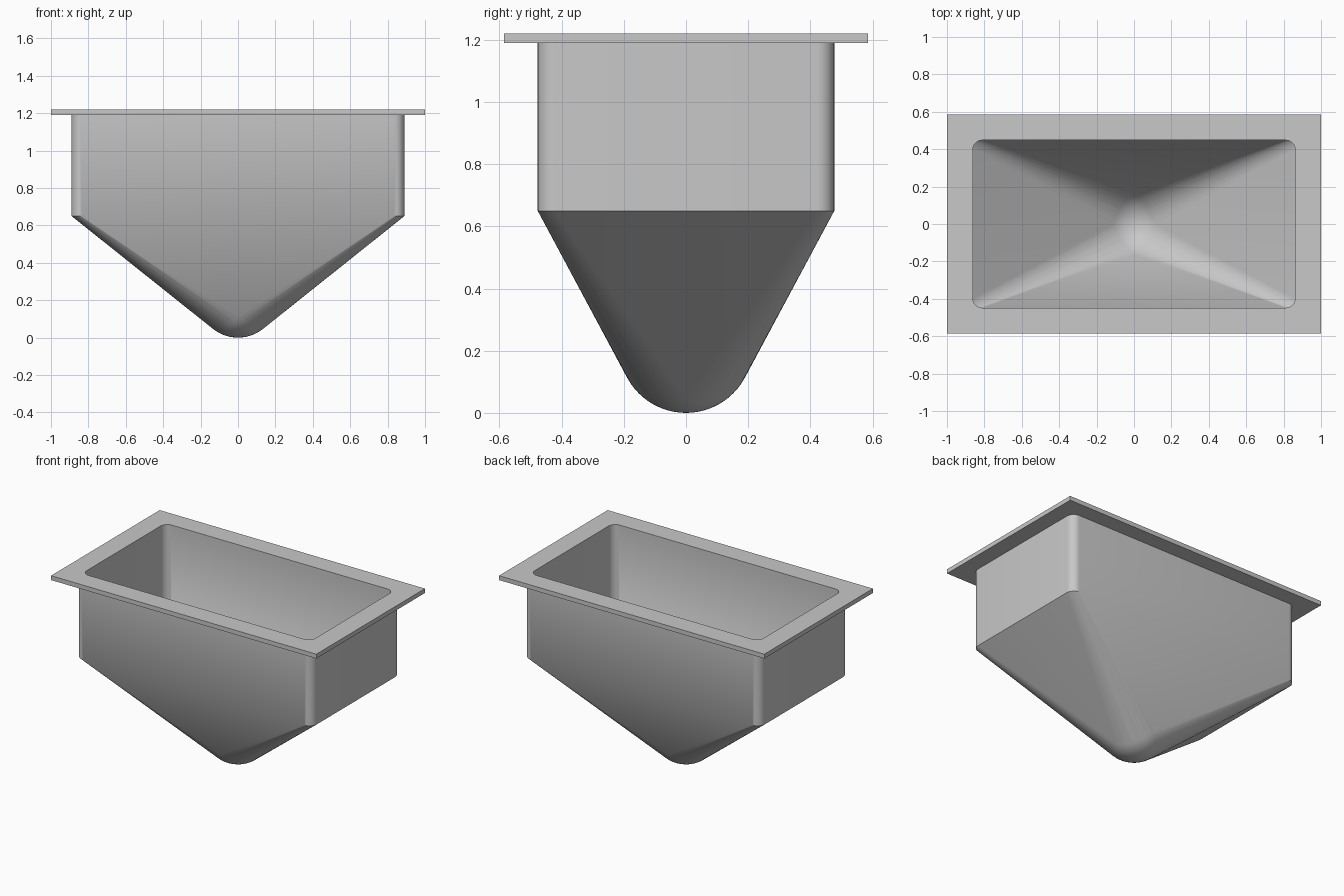
import bpy
import bmesh
from math import cos, sin, pi, radians
from mathutils import Matrix

RIM_TOP, RIM_LOW = 1.22, 1.19

cube = bpy.data.objects.get("Cube")
if cube:
    bpy.data.objects.remove(cube, do_unlink=True)

steel = bpy.data.materials.new("grey_steel")
steel.use_nodes = True
grey = (0.58, 0.58, 0.58, 1)
steel.diffuse_color = grey
steel.node_tree.nodes["Principled BSDF"].inputs["Base Color"].default_value = grey


def rounded_rect(hx, hy, r, z, steps=8):
    """Points round a rectangle with rounded corners, anticlockwise."""
    points = []
    for i, (sx, sy) in enumerate([(1, 1), (-1, 1), (-1, -1), (1, -1)]):
        for k in range(steps + 1):
            a = (i + k / steps) * pi / 2
            points.append((sx * (hx - r) + r * cos(a), sy * (hy - r) + r * sin(a), z))
    return points


def make_object(name, bm):
    mesh = bpy.data.meshes.new(name)
    bm.to_mesh(mesh)
    bm.free()
    mesh.materials.append(steel)
    obj = bpy.data.objects.new(name, mesh)
    bpy.context.collection.objects.link(obj)
    bpy.ops.object.select_all(action="DESELECT")
    obj.select_set(True)
    bpy.context.view_layer.objects.active = obj
    bpy.ops.object.shade_smooth_by_angle(angle=radians(30))
    return obj


def make_shell(name, hx, hy, corner, shoulder, ball, inside=False):
    """Straight walls that taper tangentially onto a ball, open at the top."""
    bm = bmesh.new()
    for z in (RIM_LOW, shoulder):
        for p in rounded_rect(hx, hy, corner, z):
            bm.verts.new(p)
    bmesh.ops.create_uvsphere(bm, u_segments=48, v_segments=32, radius=ball,
                              matrix=Matrix.Translation((0, 0, BALL_HEIGHT)))
    bmesh.ops.delete(bm, geom=bm.faces[:], context="FACES_ONLY")
    bmesh.ops.delete(bm, geom=bm.edges[:], context="EDGES_FACES") if not bm.verts else None
    points = [v.co.copy() for v in bm.verts]
    bm.clear()
    for p in points:
        bm.verts.new(p)
    bmesh.ops.convex_hull(bm, input=bm.verts[:])
    bmesh.ops.delete(bm, geom=[v for v in bm.verts if not v.link_faces], context="VERTS")
    bmesh.ops.recalc_face_normals(bm, faces=bm.faces[:])
    lid = [f for f in bm.faces if all(v.co.z > RIM_LOW - 0.001 for v in f.verts)]
    bmesh.ops.delete(bm, geom=lid, context="FACES")
    bmesh.ops.dissolve_limit(bm, angle_limit=0.002, verts=bm.verts[:], edges=bm.edges[:])
    if inside:
        bmesh.ops.reverse_faces(bm, faces=bm.faces[:])
    return make_object(name, bm)


# Outer and inner skins of the basin
BALL_HEIGHT = 0.215
make_shell("basin_outer", 0.89, 0.477, 0.055, 0.65, 0.215)
make_shell("basin_inner", 0.862, 0.448, 0.05, 0.66, 0.187, inside=True)

# Flat rim with a rounded opening
bm = bmesh.new()
outline = [(1, 0.585, RIM_TOP), (-1, 0.585, RIM_TOP), (-1, -0.585, RIM_TOP), (1, -0.585, RIM_TOP)]
for loop in (outline, rounded_rect(0.862, 0.448, 0.05, RIM_TOP)):
    verts = [bm.verts.new(p) for p in loop]
    for a, b in zip(verts, verts[1:] + verts[:1]):
        bm.edges.new((a, b))
bmesh.ops.triangle_fill(bm, edges=bm.edges[:], use_beauty=True)
bottom = bmesh.ops.extrude_face_region(bm, geom=bm.faces[:], use_keep_orig=True)
moved = [g for g in bottom["geom"] if isinstance(g, bmesh.types.BMVert)]
bmesh.ops.translate(bm, verts=moved, vec=(0, 0, RIM_LOW - RIM_TOP))
bmesh.ops.recalc_face_normals(bm, faces=bm.faces[:])
make_object("rim", bm)
